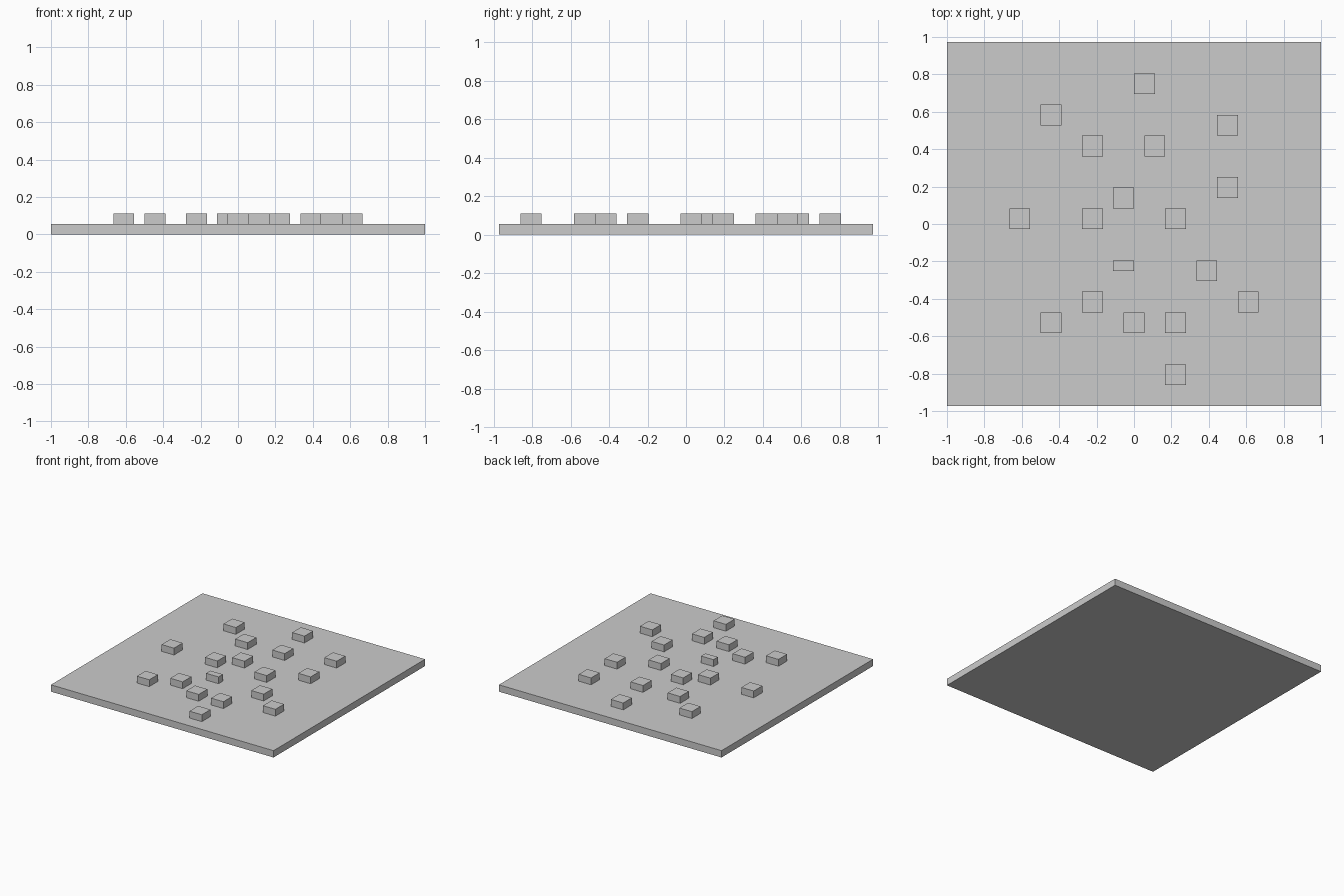
import bpy

if "Cube" in bpy.data.objects:
    bpy.data.objects.remove(bpy.data.objects["Cube"])

U = 1 / 18            # one grid cell
NX, NY = 36, 35       # plate size in cells


def box(name, x, y, z, w, d, h):
    """Box from its low corner and size, all in grid cells."""
    bpy.ops.mesh.primitive_cube_add(
        size=1,
        location=((x + w / 2 - NX / 2) * U, (y + d / 2 - NY / 2) * U, (z + h / 2) * U))
    ob = bpy.context.object
    ob.name = name
    ob.scale = (w * U, d * U, h * U)
    bpy.ops.object.transform_apply(location=False, rotation=False, scale=True)
    return ob


# Base plate
box("base_plate", 0, 0, 0, NX, NY, 1)

# Square blocks scattered over the plate (low corner cells)
blocks = [(18, 30), (9, 27), (26, 26), (13, 24), (19, 24), (26, 20),
          (16, 19), (6, 17), (13, 17), (21, 17), (24, 12), (13, 9),
          (28, 9), (9, 7), (17, 7), (21, 7), (21, 2)]
for i, (x, y) in enumerate(blocks, 1):
    box(f"block_{i:02d}", x, y, 1, 2, 2, 1)

# Single half-depth block
box("half_block", 16, 13, 1, 2, 1, 1)
